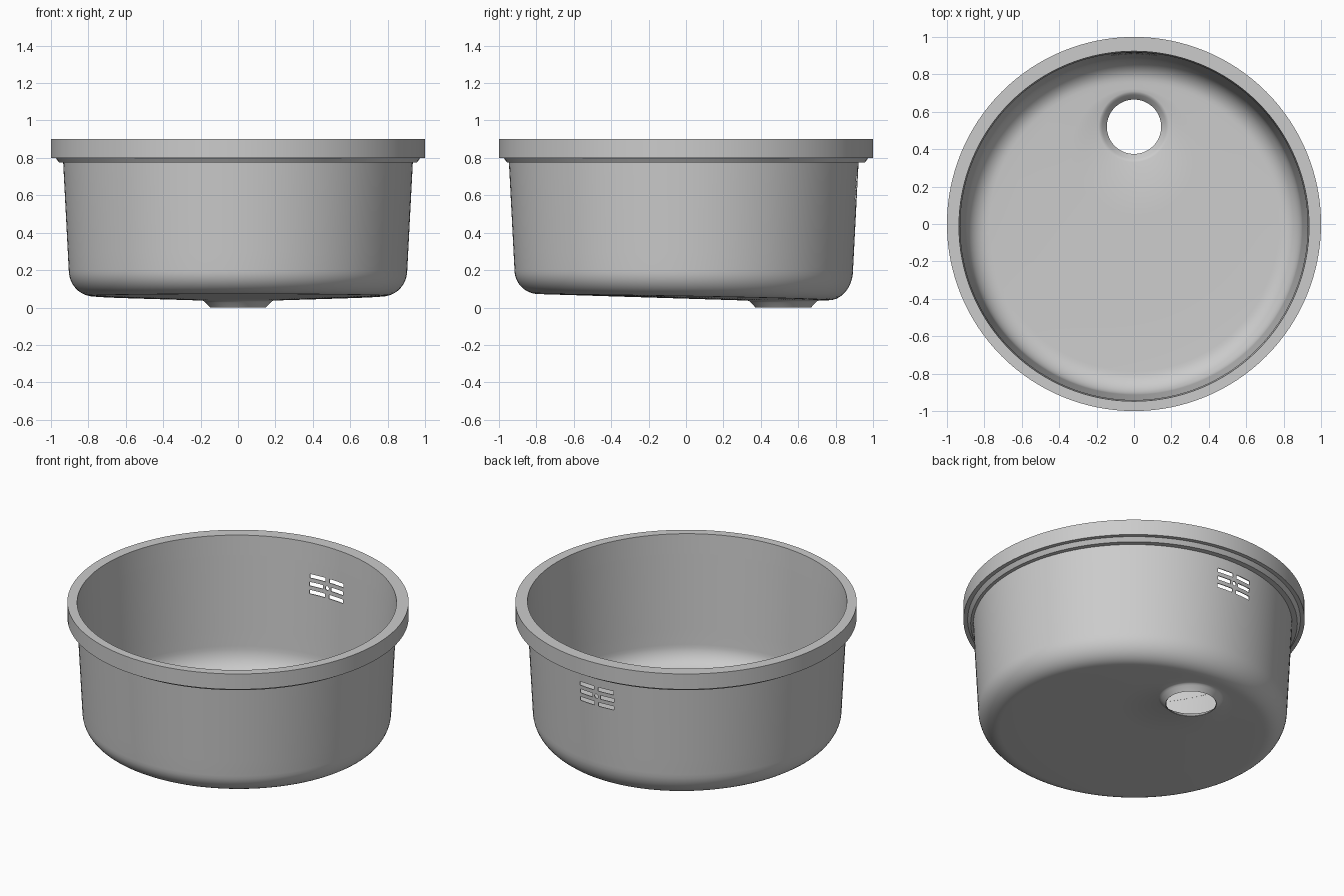
import bpy, bmesh
from math import cos, sin, pi, hypot
from mathutils import Matrix, Vector

if "Cube" in bpy.data.objects:
    bpy.data.objects.remove(bpy.data.objects["Cube"])

N = 128
BOWL = Vector((0, -0.012))    # bowl axis
DRAIN = Vector((0, 0.52))     # drain axis
DIRS = [Vector((cos(2 * pi * i / N), sin(2 * pi * i / N))) for i in range(N)]


def ring(center, r, z):
    return [(*(center + d * r), z) for d in DIRS]


def loft(name, rings, closed=False):
    """Skin a stack of rings; closed joins the last ring to the first."""
    bm = bmesh.new()
    vs = [[bm.verts.new(p) for p in r] for r in rings]
    pairs = list(zip(vs, vs[1:])) + ([(vs[-1], vs[0])] if closed else [])
    for a, b in pairs:
        for i in range(N):
            j = (i + 1) % N
            bm.faces.new((a[i], b[i], b[j], a[j]))
    return finish(name, bm)


def finish(name, bm):
    me = bpy.data.meshes.new(name)
    bm.to_mesh(me)
    bm.free()
    ob = bpy.data.objects.new(name, me)
    bpy.context.collection.objects.link(ob)
    return ob


def smooth(ob):
    bpy.ops.object.select_all(action='DESELECT')
    ob.select_set(True)
    bpy.context.view_layer.objects.active = ob
    bpy.ops.object.shade_smooth_by_angle(angle=0.5)


# Rim: thick band with a stepped underside
O = Vector((0, 0))
rim = loft("rim", [ring(O, 1.0, 0.9), ring(O, 1.0, 0.8), ring(O, 0.975, 0.8),
                   ring(O, 0.957, 0.775), ring(BOWL, 0.934, 0.775),
                   ring(BOWL, 0.929, 0.775), ring(BOWL, 0.936, 0.9)], closed=True)


# Bowl: tapered wall, rounded corner, floor falling conically to the drain
def floor_z(p):
    return 0.037 + 0.031 * (hypot(p.x - DRAIN.x, p.y - DRAIN.y) - 0.185)


edge = [BOWL + d * 0.775 for d in DIRS]
rings = [ring(BOWL, 0.935 - 0.03 * t / 6, 0.78 - 0.58 * t / 6) for t in range(7)]
STEPS = 10
for s in range(1, STEPS + 1):
    a = s / STEPS * pi / 2
    rings.append([(*(BOWL + d * (0.775 + 0.13 * cos(a))),
                   0.2 - (0.2 - floor_z(e)) * sin(a)) for d, e in zip(DIRS, edge)])
for t in (0.25, 0.5, 0.75):
    row = []
    for d, e in zip(DIRS, edge):
        p = e.lerp(DRAIN + d * 0.19, t)
        row.append((*p, floor_z(p)))
    rings.append(row)
# Drain collar
for r, z in ((0.19, 0.037), (0.182, 0.034), (0.174, 0.027), (0.155, 0.007), (0.149, 0.0)):
    rings.append(ring(DRAIN, r, z))
bowl = loft("bowl", rings)
solid = bowl.modifiers.new("thickness", 'SOLIDIFY')
solid.thickness = 0.005
solid.offset = -1

# Overflow grille: two columns of three slots and a centre screw hole
bm = bmesh.new()
for side in (-1, 1):
    for row in (-1, 0, 1):
        inner = 0.028 if row == 0 else 0.014
        length = 0.12 - inner
        m = (Matrix.Translation((side * (inner + length / 2), 0.92, 0.64 + row * 0.05))
             @ Matrix.Diagonal((length, 0.2, 0.025, 1)))
        bmesh.ops.create_cube(bm, size=1, matrix=m)
bmesh.ops.create_cone(bm, segments=16, radius1=0.013, radius2=0.013, depth=0.2, cap_ends=True,
                      matrix=Matrix.Translation((0, 0.92, 0.64)) @ Matrix.Rotation(pi / 2, 4, 'X'))
cutter = finish("overflow_cutter", bm)
cutter.hide_render = True
cut = bowl.modifiers.new("overflow_slots", 'BOOLEAN')
cut.object = cutter
cut.operation = 'DIFFERENCE'
cut.solver = 'EXACT'

bpy.context.view_layer.objects.active = bowl
for name in [m.name for m in bowl.modifiers]:
    bpy.ops.object.modifier_apply(modifier=name)
bpy.data.objects.remove(cutter)

smooth(rim)
smooth(bowl)
